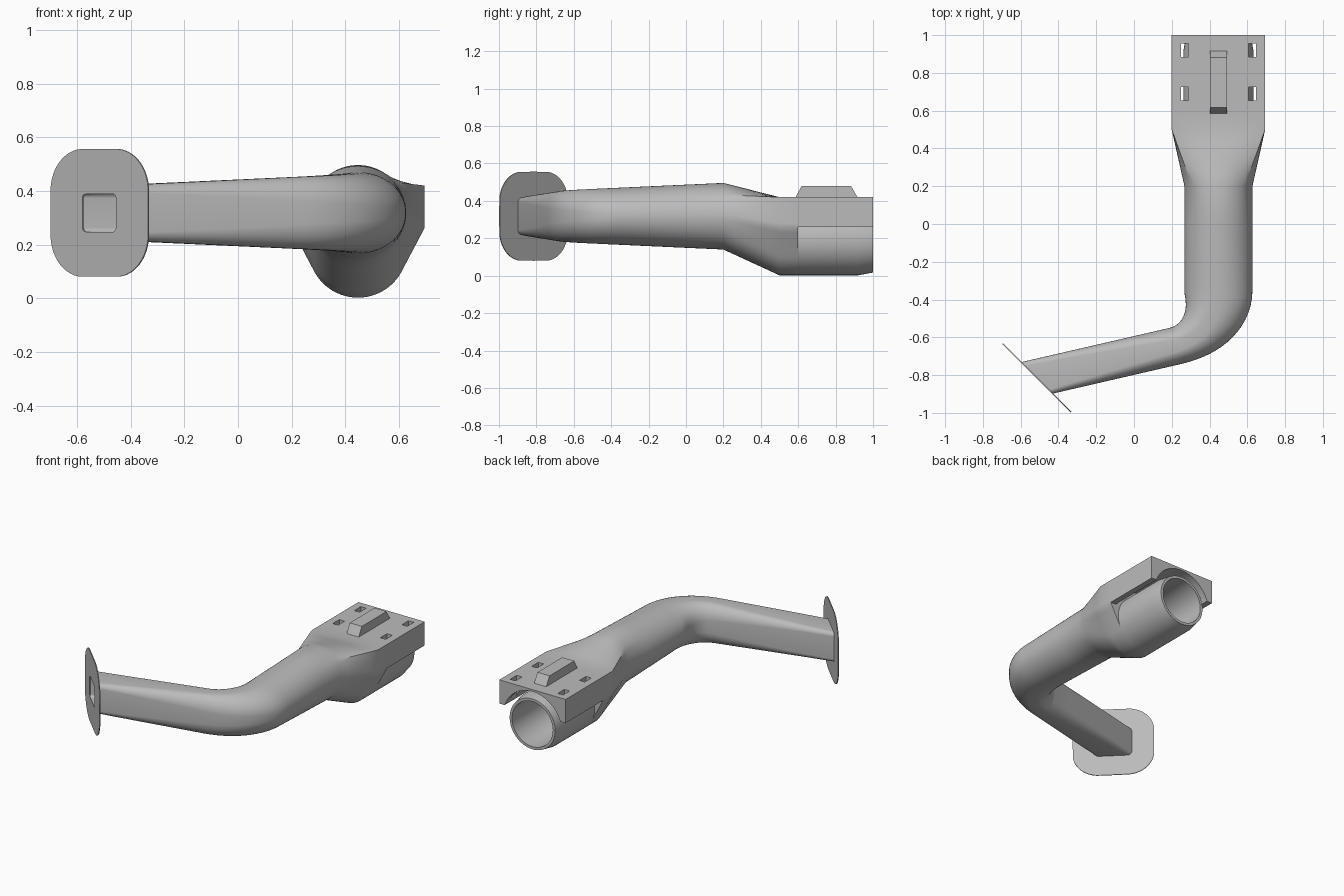
import bpy, bmesh
from math import sin, cos, tan, radians, pi
from mathutils import Vector

cube = bpy.data.objects.get("Cube")
if cube:
    bpy.data.objects.remove(cube, do_unlink=True)

grey = bpy.data.materials.new("plain_grey")
grey.use_nodes = True
COLOUR = (0.5, 0.5, 0.5, 1)
grey.diffuse_color = COLOUR
grey.node_tree.nodes["Principled BSDF"].inputs["Base Color"].default_value = COLOUR

AX, PIPE_Z = 0.447, 0.318          # pipe axis
TUBE_Z, TUBE_R = 0.187, 0.185      # socket tube
BLOCK_W, BLOCK_TOP, BLOCK_LOW = 0.2475, 0.42, 0.26
ANGLES = range(-150, 210, 5)


def finish(name, bm, smooth=True):
    bmesh.ops.remove_doubles(bm, verts=bm.verts, dist=0.0001)
    bmesh.ops.recalc_face_normals(bm, faces=bm.faces)
    mesh = bpy.data.meshes.new(name)
    bm.to_mesh(mesh)
    bm.free()
    mesh.materials.append(grey)
    ob = bpy.data.objects.new(name, mesh)
    bpy.context.collection.objects.link(ob)
    if smooth:
        bpy.ops.object.select_all(action='DESELECT')
        ob.select_set(True)
        bpy.context.view_layer.objects.active = ob
        bpy.ops.object.shade_smooth_by_angle(angle=radians(30))
    return ob


def rounded(hw, hh, q):
    """Rounded rectangle; q = 1 gives a full ellipse."""
    def coord(h, c):
        c = round(c, 6)
        return h * ((c > 0) - (c < 0)) * (1 - q) + h * q * c
    return [(coord(hw, cos(radians(a))), coord(hh, sin(radians(a)))) for a in ANGLES]


def socket_section():
    """Flat top and sides that run tangentially into the round underside."""
    base = TUBE_Z - PIPE_Z
    def arc(a):
        return Vector((TUBE_R * cos(radians(a)), base + TUBE_R * sin(radians(a))))
    low, top = BLOCK_LOW - PIPE_Z, BLOCK_TOP - PIPE_Z
    knots = [(-30, arc(-30)), (0, Vector((BLOCK_W, low))), (40, Vector((BLOCK_W, top))),
             (140, Vector((-BLOCK_W, top))), (180, Vector((-BLOCK_W, low))), (210, arc(210))]
    out = []
    for a in ANGLES:
        if a <= -30:
            out.append(arc(a))
            continue
        for (a0, p0), (a1, p1) in zip(knots, knots[1:]):
            if a0 < a <= a1:
                out.append(p0.lerp(p1, (a - a0) / (a1 - a0)))
    return out


def ring(x, y, heading, section, z=PIPE_Z):
    return [(x + u * sin(heading), y - u * cos(heading), z + v) for u, v in section]


def bridge(bm, a, b):
    n = len(a)
    for i in range(n):
        bm.faces.new((a[i], a[(i + 1) % n], b[(i + 1) % n], b[i]))


def extruded(name, outline, y0, y1):
    """Outline in x, z pushed along y."""
    bm = bmesh.new()
    f = bm.faces.new([bm.verts.new((x, y0, z)) for x, z in outline])
    res = bmesh.ops.extrude_face_region(bm, geom=[f])
    bmesh.ops.translate(bm, vec=(0, y1 - y0, 0),
                        verts=[v for v in res["geom"] if isinstance(v, bmesh.types.BMVert)])
    return finish(name, bm)


# Path of the pipe: straight arm, bend, straight run
START = (-0.515, -0.815)
TILT, BEND_R, RUN_END = radians(13), 0.3, 0.2
corner_y = START[1] + (AX - START[0]) * tan(TILT)
tangent = BEND_R * tan((pi / 2 - TILT) / 2)
arm = (AX - START[0]) / cos(TILT) - tangent
bend = BEND_R * (pi / 2 - TILT)
run = RUN_END - corner_y - tangent
total = arm + bend + run


def pipe_ring(s, wall):
    k = min(max((s - arm) / bend, 0), 1)
    k = k * k * (3 - 2 * k)
    hw = 0.1 + 0.08 * k - wall
    hh = 0.1 + 0.078 * s / total - wall
    q = 0.25 + 0.75 * min(s / (arm + bend), 1)
    if s == 0:      # mitred against the flange
        return ring(*START, radians(45), rounded(hw / cos(radians(45) - TILT), hh, q))
    if s <= arm:
        x, y, h = START[0] + s * cos(TILT), START[1] + s * sin(TILT), TILT
    elif s < arm + bend:
        h = TILT + (s - arm) / BEND_R
        x = AX - BEND_R + BEND_R * sin(h)
        y = corner_y + tangent - BEND_R * cos(h)
    else:
        x, y, h = AX, RUN_END - (total - s), pi / 2
    return ring(x, y, h, rounded(hw, hh, q))


stations = [arm * i / 5 for i in range(5)] + [arm + bend * i / 16 for i in range(17)]
stations += [arm + bend + run * i / 3 for i in range(1, 4)]


def tube_ring(y, r):
    return ring(AX, y, pi / 2, rounded(r, r, 1), TUBE_Z)


# Hollow bent pipe flaring into the socket
rings = [pipe_ring(s, 0) for s in stations]
circle, socket = rounded(0.18, 0.178, 1), socket_section()
for i in range(1, 6):
    t = i / 5
    rings.append(ring(AX, RUN_END + 0.3 * t, pi / 2,
                      [Vector(c).lerp(Vector(s), t) for c, s in zip(circle, socket)]))
rings.append(ring(AX, 0.6, pi / 2, socket))
rings += [tube_ring(0.6, TUBE_R), tube_ring(0.92, TUBE_R), tube_ring(1.0, 0.17)]
rings += [tube_ring(1.0, 0.152), tube_ring(0.5, 0.152)]
rings += [pipe_ring(s, 0.028) for s in reversed(stations)]
bm = bmesh.new()
loops = [[bm.verts.new(p) for p in r] for r in rings]
for a, b in zip(loops, loops[1:] + loops[:1]):
    bridge(bm, a, b)
finish("bent_pipe", bm)

# Thin flange with a window into the pipe
bm = bmesh.new()
outer, hole = rounded(0.257, 0.238, 0.66), rounded(0.0885, 0.071, 0.2)
flange = []
for section, shift in ((outer, -0.002), (outer, 0.002), (hole, 0.002), (hole, -0.002)):
    pts = ring(START[0] + shift, START[1] + shift, radians(45), section)
    flange.append([bm.verts.new(p) for p in pts])
for a, b in zip(flange, flange[1:] + flange[:1]):
    bridge(bm, a, b)
finish("end_flange", bm)

# Saddle block arching over the tube
ARCH_R = 0.22
half = (ARCH_R ** 2 - (BLOCK_LOW - TUBE_Z) ** 2) ** 0.5
outline = [(AX + BLOCK_W, BLOCK_LOW), (AX + BLOCK_W, BLOCK_TOP),
           (AX - BLOCK_W, BLOCK_TOP), (AX - BLOCK_W, BLOCK_LOW)]
for i in range(33):
    x = -half * cos(pi * i / 32)
    outline.append((AX + x, TUBE_Z + (ARCH_R ** 2 - x * x) ** 0.5))
block = extruded("saddle_block", outline, 0.598, 1.0)

# Four slots through the saddle
bm = bmesh.new()
for side in (-1, 1):
    for y in (0.69, 0.92):
        res = bmesh.ops.create_cube(bm, size=1)
        bmesh.ops.scale(bm, vec=(0.04, 0.07, 0.3), verts=res["verts"])
        bmesh.ops.translate(bm, vec=(AX + side * 0.178, y, 0.39), verts=res["verts"])
cutter = finish("slot_cutter", bm, smooth=False)
cutter.hide_render = True
cutter.display_type = 'WIRE'
mod = block.modifiers.new("slots", 'BOOLEAN')
mod.operation, mod.object, mod.solver = 'DIFFERENCE', cutter, 'EXACT'
bpy.context.view_layer.objects.active = block
while block.modifiers[0] != mod:
    bpy.ops.object.modifier_move_up(modifier=mod.name)
bpy.ops.object.modifier_apply(modifier=mod.name)
bpy.data.objects.remove(cutter, do_unlink=True)

# Raised rib with sloped ends
bm = bmesh.new()
side = [(0.583, 0.415), (0.618, 0.48), (0.882, 0.48), (0.92, 0.415)]
ends = [[bm.verts.new((AX + dx, y, z)) for y, z in side] for dx in (-0.045, 0.045)]
bridge(bm, *ends)
for e in ends:
    bm.faces.new(e)
finish("top_rib", bm, smooth=False)
